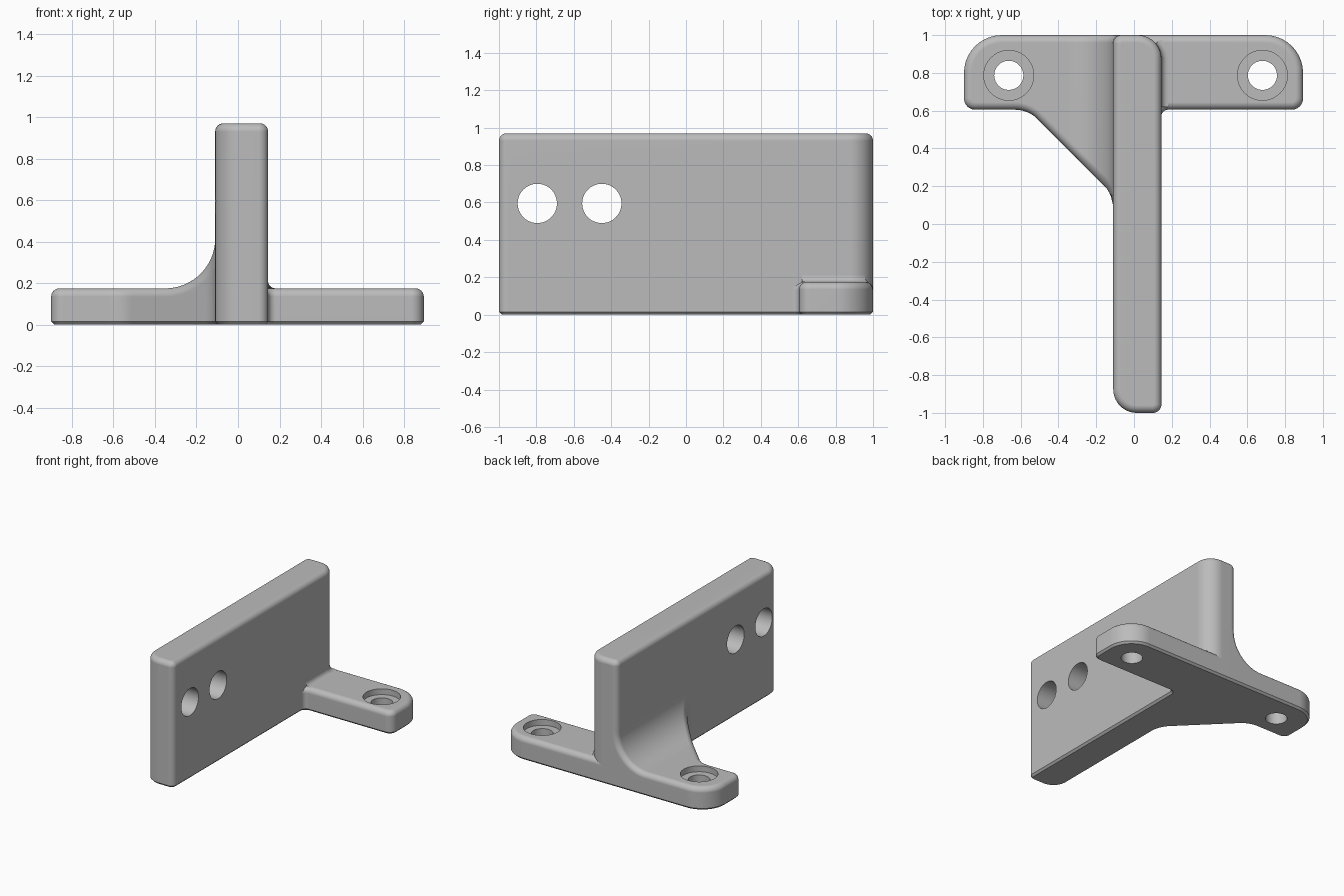
import bpy, bmesh, math
from mathutils import Vector

cube = bpy.data.objects.get("Cube")
if cube:
    bpy.data.objects.remove(cube, do_unlink=True)

grey = bpy.data.materials.new("plain grey")
grey.use_nodes = True
COLOUR = (0.5, 0.5, 0.5, 1)
grey.diffuse_color = COLOUR
grey.node_tree.nodes["Principled BSDF"].inputs["Base Color"].default_value = COLOUR

RIM = 0.04          # rounding of upper edges
CHAMFER = 0.015     # chamfer under the part
FLANGE_Z = 0.175
WALL_L, WALL_R = -0.11, 0.145
STEPS = 8


def make_object(name, bm):
    bmesh.ops.recalc_face_normals(bm, faces=bm.faces[:])
    mesh = bpy.data.meshes.new(name)
    bm.to_mesh(mesh)
    bm.free()
    mesh.materials.append(grey)
    ob = bpy.data.objects.new(name, mesh)
    bpy.context.collection.objects.link(ob)
    return ob


def activate(ob):
    bpy.ops.object.select_all(action='DESELECT')
    ob.select_set(True)
    bpy.context.view_layer.objects.active = ob


def finish(ob):
    activate(ob)
    bpy.ops.object.shade_smooth_by_angle(angle=math.radians(30))
    mod = ob.modifiers.new("even shading", 'WEIGHTED_NORMAL')
    mod.keep_sharp = True


def round_outline(corners, segments=10):
    """Counter-clockwise polygon of (x, y, radius) with rounded corners."""
    pts = []
    for i, (x, y, r) in enumerate(corners):
        p = Vector((x, y))
        a = (Vector(corners[i - 1][:2]) - p).normalized()
        b = (Vector(corners[(i + 1) % len(corners)][:2]) - p).normalized()
        if r == 0:
            pts.append(p)
            continue
        half = a.angle(b) / 2
        centre = p + (a + b).normalized() * (r / math.sin(half))
        start = p + a * (r / math.tan(half)) - centre
        end = p + b * (r / math.tan(half)) - centre
        sweep = math.atan2(start.x * end.y - start.y * end.x, start.dot(end))
        for k in range(segments + 1):
            t = sweep * k / segments
            c, s = math.cos(t), math.sin(t)
            pts.append(centre + Vector((start.x * c - start.y * s, start.x * s + start.y * c)))
    return pts


def inset(pts, d):
    out = []
    for i, p in enumerate(pts):
        a = (p - pts[i - 1]).normalized()
        b = (pts[(i + 1) % len(pts)] - p).normalized()
        na, nb = Vector((-a.y, a.x)), Vector((-b.y, b.x))
        out.append(p + (na + nb) * (d / (1 + na.dot(nb))))
    return out


def prism(name, corners, height):
    """Upright prism with a rounded top edge and chamfered bottom edge."""
    pts = round_outline(corners)
    levels = [(CHAMFER, 0), (0, CHAMFER)]
    for k in range(STEPS + 1):
        t = math.pi / 2 * k / STEPS
        levels.append((RIM * (1 - math.cos(t)), height - RIM * (1 - math.sin(t))))
    bm = bmesh.new()
    rings = [[bm.verts.new((p.x, p.y, z)) for p in inset(pts, d)] for d, z in levels]
    n = len(pts)
    for lo, hi in zip(rings, rings[1:]):
        for i in range(n):
            j = (i + 1) % n
            bm.faces.new((lo[i], lo[j], hi[j], hi[i]))
    bm.faces.new(rings[0][::-1])
    bm.faces.new(rings[-1])
    return make_object(name, bm)


def grid(name, rows):
    bm = bmesh.new()
    vs = [[bm.verts.new(p) for p in row] for row in rows]
    for a, b in zip(vs, vs[1:]):
        for i in range(len(a) - 1):
            bm.faces.new((a[i], a[i + 1], b[i + 1], b[i]))
    ob = make_object(name, bm)
    return ob


def drill(ob, centre, radius, depth, axis='Z'):
    turn = (0, math.pi / 2, 0) if axis == 'X' else (0, 0, 0)
    bpy.ops.mesh.primitive_cylinder_add(vertices=64, radius=radius, depth=depth,
                                        location=centre, rotation=turn)
    cutter = bpy.context.object
    cutter.hide_render = True
    cutter.data.materials.append(grey)
    mod = ob.modifiers.new("hole", 'BOOLEAN')
    mod.operation, mod.solver, mod.object = 'DIFFERENCE', 'EXACT', cutter
    activate(ob)
    bpy.ops.object.modifier_apply(modifier=mod.name)
    bpy.data.objects.remove(cutter, do_unlink=True)


# Upright wall with two cross holes
wall = prism("upright_wall", [(WALL_L, -1, 0.125), (WALL_R, -1, 0.045),
                              (WALL_R, 1, 0.125), (WALL_L, 1, 0.045)], 0.97)
for y in (-0.795, -0.45):
    drill(wall, (0, y, 0.595), 0.105, 1, 'X')
finish(wall)

# Mounting flange with diagonal brace and counterbored screw holes
flange = prism("mounting_flange", [
    (-0.9, 0.605, 0.06), (-0.56, 0.605, 0.17), (WALL_L, 0.155, 0.17),
    (WALL_L, 0, 0), (0, 0, 0), (0, 0.5, 0), (WALL_R, 0.5, 0),
    (WALL_R, 0.605, 0.035), (0.895, 0.605, 0.06), (0.895, 1, 0.2), (-0.9, 1, 0.2)], FLANGE_Z)
for x in (-0.663, 0.68):
    drill(flange, (x, 0.787, FLANGE_Z), 0.132, 0.09)
    drill(flange, (x, 0.787, 0), 0.077, 1)
finish(flange)


# Concave web between flange and wall, with rounded front and back edges
def brace_front(x):
    x = min(x, WALL_L)
    if x < -0.16:
        return 0.045 - x
    return 0.085 + math.sqrt(max(0, 0.17 ** 2 - (x + 0.28) ** 2))


R = 0.24
rows = []
for i in range(25):
    t = math.pi / 2 * i / 24
    back, front = [], []
    for k in range(STEPS + 1):
        a = math.pi / 2 * k / STEPS
        d, s = RIM * (1 - math.sin(a)), RIM * (1 - math.cos(a))
        x = WALL_L - R + (R + d) * math.sin(t)
        z = FLANGE_Z + R - (R + d) * math.cos(t)
        back.append((x, 1 - s, z))
        front.append((x, brace_front(x) + s * 1.41, z))
    foot = 0.1
    rows.append([(back[0][0], 1, foot)] + back + front[::-1]
                + [(front[0][0], front[0][1], foot)])
finish(grid("curved_web", rows))

# Small fillet where the plain side of the wall meets the flange
path = [(Vector((WALL_R, 0.62)), Vector((1, 0)))]
for k in range(7):
    t = math.radians(40) * k / 6
    n = Vector((math.cos(t), math.sin(t)))
    path.append((Vector((WALL_R - 0.125, 0.875)) + n * 0.125, n))
rows = []
for p, n in path:
    row = []
    for k in range(STEPS + 1):
        a = math.pi / 2 * k / STEPS
        q = p + n * 0.035 * (1 - math.cos(a))
        row.append((q.x, q.y, FLANGE_Z + 0.035 * (1 - math.sin(a))))
    rows.append(row)
finish(grid("wall_fillet", rows))
